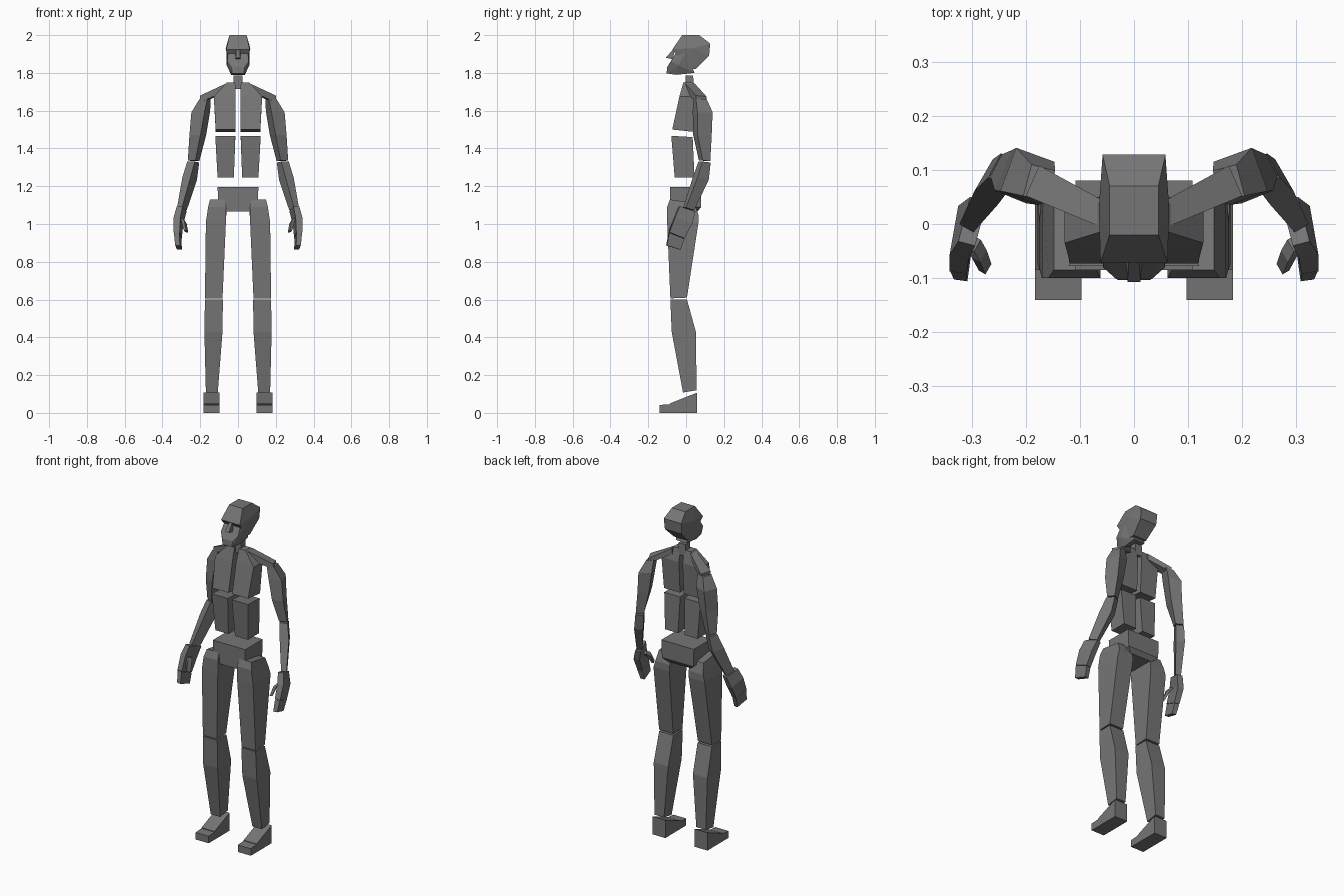
import bpy, bmesh, math
from mathutils import Vector

grey = bpy.data.materials.new("dark_grey")
grey.diffuse_color = (0.18, 0.18, 0.18, 1)


def finish(name, bm):
    bmesh.ops.recalc_face_normals(bm, faces=bm.faces)
    me = bpy.data.meshes.new(name)
    bm.to_mesh(me)
    bm.free()
    me.materials.append(grey)
    ob = bpy.data.objects.new(name, me)
    bpy.context.collection.objects.link(ob)
    return ob


def loft(name, rings, s=1):
    """Skin four-cornered rings; s = -1 builds the other side."""
    bm = bmesh.new()
    loops = [[bm.verts.new((p[0] * s, p[1], p[2])) for p in r] for r in rings]
    for a, b in zip(loops, loops[1:]):
        for i in range(4):
            j = (i + 1) % 4
            bm.faces.new((a[i], a[j], b[j], b[i]))
    bm.faces.new(loops[0])
    bm.faces.new(loops[-1])
    return finish(name, bm)


def rect(x0, x1, y0, y1, zf, zb=None):
    """Ring with its own front and back height."""
    zb = zf if zb is None else zb
    return [(x0, y0, zf), (x1, y0, zf), (x1, y1, zb), (x0, y1, zb)]


def ring(c, w, d, yaw=0, tilt=0, roll=0):
    """Ring around a centre, turned by yaw, sloped along depth and width."""
    a = math.radians(yaw)
    u = Vector((math.cos(a), math.sin(a), roll)) * w / 2
    v = Vector((-math.sin(a), math.cos(a), tilt)) * d / 2
    c = Vector(c)
    return [c - u - v, c + u - v, c + u + v, c - u + v]


def hull(name, pts):
    """Convex solid from points mirrored in x."""
    bm = bmesh.new()
    for x, y, z in pts:
        bm.verts.new((x, y, z))
        bm.verts.new((-x, y, z))
    bmesh.ops.convex_hull(bm, input=bm.verts)
    bmesh.ops.dissolve_limit(bm, angle_limit=0.02, verts=bm.verts, edges=bm.edges)
    return finish(name, bm)


# Head
hull("cranium", [(.045, -.02, 2.0), (.045, .07, 2.0), (.058, .128, 1.955),
                 (.055, .122, 1.89), (.062, -.072, 1.925), (.065, .03, 1.93),
                 (.058, -.035, 1.91), (.045, .05, 1.82), (.045, .0, 1.82)])
hull("face", [(.052, -.05, 1.912), (.06, .0, 1.91), (.057, -.08, 1.86),
              (.06, -.04, 1.84), (.035, -.1, 1.83), (.03, -.103, 1.797),
              (.036, -.05, 1.79), (.036, .045, 1.80)])
hull("nose", [(.009, -.055, 1.94), (.012, -.107, 1.88), (.015, -.07, 1.872)])
loft("neck", [rect(-.023, .023, -.005, .04, 1.715), rect(-.023, .023, -.003, .038, 1.785)])

# Pelvis
loft("pelvis", [rect(-.075, .075, -.085, .06, 1.065),
                rect(-.104, .104, -.085, .08, 1.09),
                rect(-.108, .108, -.085, .08, 1.195)])

for side, s in (("left", 1), ("right", -1)):
    # Torso
    loft(side + "_chest", [rect(.012, .118, -.073, .04, 1.5, 1.488),
                           rect(.012, .128, -.035, .05, 1.675),
                           rect(.015, .06, -.014, .035, 1.75)], s)
    loft(side + "_abdomen", [rect(.022, .108, -.06, .045, 1.245),
                             rect(.014, .12, -.078, .035, 1.467, 1.46)], s)
    # Collar bone
    loft(side + "_collar", [[(.05, -.01, 1.71), (.06, .045, 1.71), (.06, .045, 1.745), (.05, -.01, 1.75)],
                            [(.2, .052, 1.645), (.175, .108, 1.645), (.175, .108, 1.675), (.2, .052, 1.68)]], s)
    # Arm
    loft(side + "_upper_arm", [ring((.175, .075, 1.665), .045, .06, 15, 0, -.2),
                               ring((.197, .088, 1.595), .075, .085, 20, 0, -.1),
                               ring((.213, .087, 1.47), .063, .08, 22),
                               ring((.235, .098, 1.335), .045, .045, 28, -.1)], s)
    loft(side + "_forearm", [ring((.237, .098, 1.328), .045, .05, 28, -.1),
                             ring((.256, .078, 1.24), .05, .068, 30, -.2),
                             ring((.297, .014, 1.08), .03, .05, 30, -.3)], s)
    # Hand, fingers and thumb
    loft(side + "_hand", [ring((.298, .005, 1.08), .032, .085, 15, -.3),
                          ring((.315, -.015, 1.02), .036, .092, 10, -.35),
                          ring((.319, -.05, .94), .032, .08, 8, -.4)], s)
    loft(side + "_fingers", [ring((.319, -.05, .938), .03, .08, 8, -.4),
                             ring((.315, -.067, .875), .025, .075, 8, -.3)], s)
    loft(side + "_thumb", [ring((.298, -.035, 1.025), .02, .025, 30, -.4),
                           ring((.286, -.055, 1.01), .018, .025, 30, -.6),
                           ring((.275, -.08, .96), .014, .022, 30, -.4)], s)
    # Leg
    loft(side + "_thigh", [rect(.07, .148, -.085, .045, 1.13, 1.11),
                           rect(.062, .158, -.1, .065, 1.09, 1.05),
                           rect(.064, .17, -.1, .066, 1.01),
                           rect(.082, .175, -.083, .005, .606, .61)], s)
    loft(side + "_shin", [rect(.08, .175, -.083, .005, .6),
                          rect(.082, .178, -.076, .052, .43),
                          rect(.107, .17, -.016, .056, .108, .12)], s)
    # Foot
    loft(side + "_foot", [rect(.097, .183, -.085, .058, 0),
                          rect(.097, .183, -.085, .058, .05, .107)], s)
    loft(side + "_toes", [rect(.097, .183, -.14, -.085, 0),
                          rect(.097, .183, -.14, -.085, .042, .046)], s)
